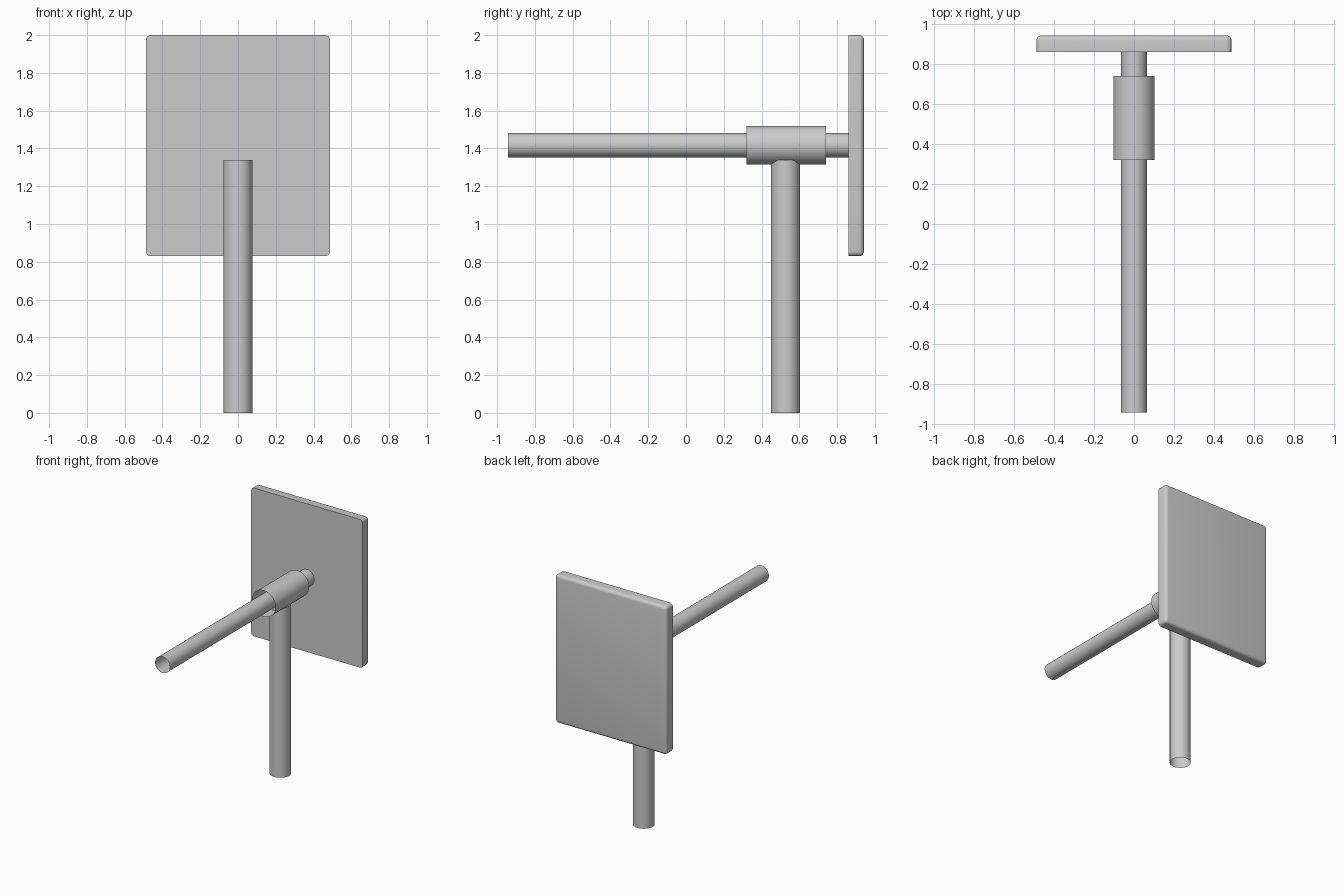
import bpy, bmesh, math
from mathutils import Matrix

if "Cube" in bpy.data.objects:
    bpy.data.objects.remove(bpy.data.objects["Cube"])


def finish(bm, name):
    me = bpy.data.meshes.new(name)
    bm.to_mesh(me)
    bm.free()
    ob = bpy.data.objects.new(name, me)
    bpy.context.collection.objects.link(ob)
    bpy.ops.object.select_all(action='DESELECT')
    ob.select_set(True)
    bpy.context.view_layer.objects.active = ob
    bpy.ops.object.shade_smooth_by_angle(angle=math.radians(35))
    return ob


def tube(name, radius, length, matrix):
    # Open-ended cylinder wall running along its local z
    bm = bmesh.new()
    bmesh.ops.create_cone(bm, cap_ends=False, segments=48, radius1=radius,
                          radius2=radius, depth=length, matrix=matrix)
    return finish(bm, name)


AXIS_Z = 1.417


def tube_y(name, radius, y0, y1):
    m = Matrix.Translation((0, (y0 + y1) / 2, AXIS_Z)) @ Matrix.Rotation(math.pi / 2, 4, 'X')
    return tube(name, radius, y1 - y0, m)


# Upright post, ending just inside the collar
tube("post", 0.077, 1.34, Matrix.Translation((0, 0.527, 0.67)))

# Horizontal arm and the collar around it
tube_y("arm", 0.064, -0.942, 0.86)
tube_y("collar", 0.103, 0.32, 0.74)

# Flat panel: sharp front edges, rounded corners and rear edges
X, Y0, Y1, Z0, Z1 = 0.487, 0.86, 0.942, 0.83, 2.0
bm = bmesh.new()
bmesh.ops.create_cube(bm, size=1, matrix=Matrix.Translation((0, (Y0 + Y1) / 2, (Z0 + Z1) / 2))
                      @ Matrix.Diagonal((2 * X, Y1 - Y0, Z1 - Z0, 1)))
edges = [e for e in bm.edges if max(v.co.y for v in e.verts) > Y1 - 0.01]
bmesh.ops.bevel(bm, geom=edges, offset=0.025, offset_type='OFFSET', segments=5,
                profile=0.5, affect='EDGES')
finish(bm, "panel")
